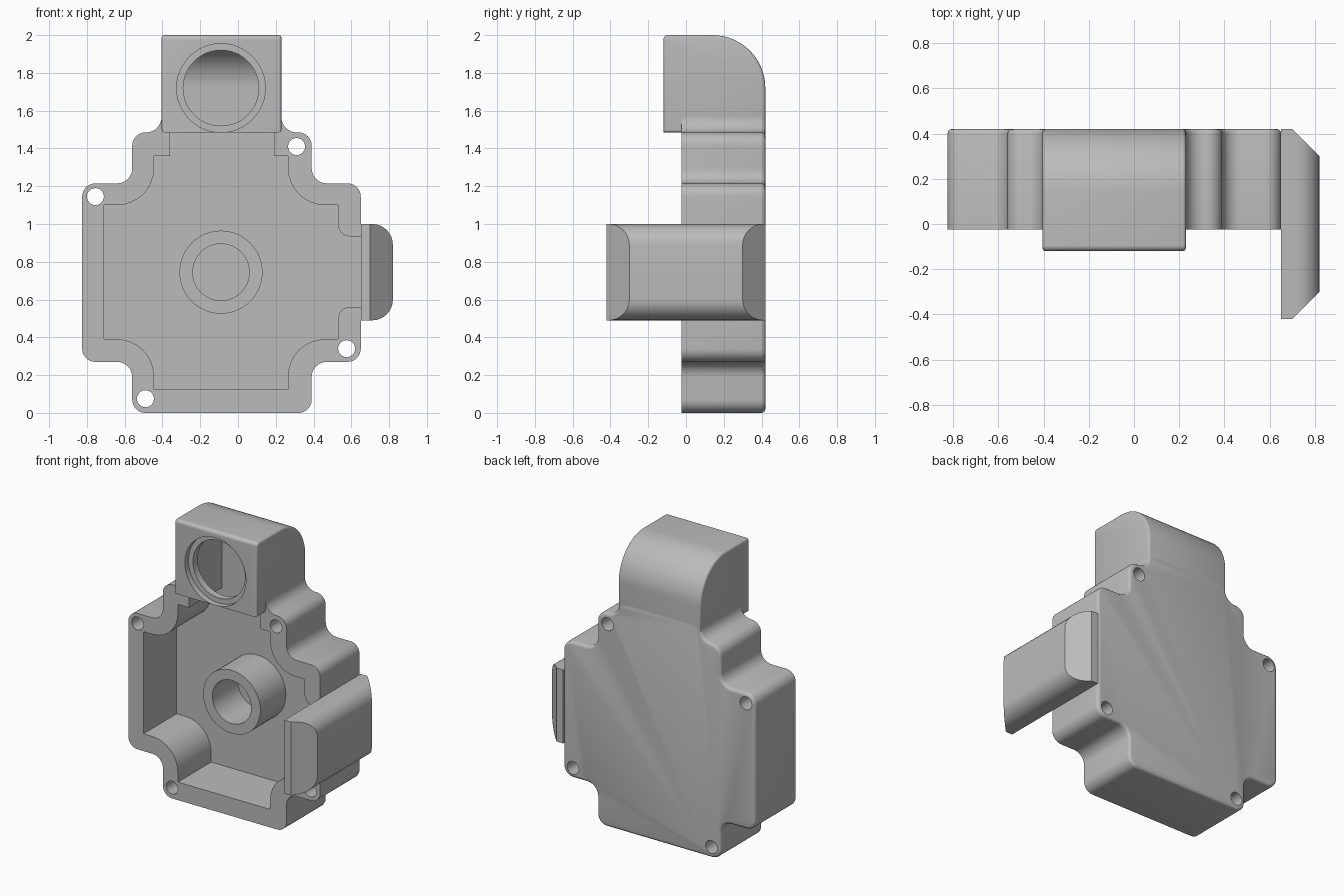
import bpy, bmesh, math
from mathutils import Vector

if "Cube" in bpy.data.objects:
    bpy.data.objects.remove(bpy.data.objects["Cube"])

FRONT, BACK, FLOOR = -0.025, 0.42, 0.34
CX = -0.09                       # centre line of the housing

grey = bpy.data.materials.new("plain grey")
grey.use_nodes = True
grey.diffuse_color = (0.5, 0.5, 0.5, 1)
grey.node_tree.nodes["Principled BSDF"].inputs["Base Color"].default_value = (0.5, 0.5, 0.5, 1)


def rounded(corners, steps=8):
    """Outline from (u, v) or (u, v, radius) corners, with true arc fillets."""
    out, n = [], len(corners)
    for i, c in enumerate(corners):
        p = Vector(c[:2])
        if len(c) == 2:
            out.append(p)
            continue
        a = (Vector(corners[i - 1][:2]) - p).normalized()
        b = (Vector(corners[(i + 1) % n][:2]) - p).normalized()
        half = a.angle(b) / 2
        centre = p + (a + b).normalized() * c[2] / math.sin(half)
        start = p + a * c[2] / math.tan(half) - centre
        end = p + b * c[2] / math.tan(half) - centre
        total = start.angle(end)
        for k in range(steps + 1):
            t = k / steps
            out.append(centre + (start * math.sin((1 - t) * total)
                                 + end * math.sin(t * total)) / math.sin(total))
    return out


def prism(name, outline, axis, lo, hi, bevel_at=(), bevel=0.02):
    """Extrude an outline along an axis and soften the rims listed in bevel_at."""
    def place(p, t):
        co = list(p)
        co.insert(axis, t)
        return co
    bm = bmesh.new()
    rings = [[bm.verts.new(place(p, t)) for p in outline] for t in (lo, hi)]
    for ring in rings:
        bm.faces.new(ring)
    for i in range(len(outline)):
        bm.faces.new((rings[0][i - 1], rings[0][i], rings[1][i], rings[1][i - 1]))
    bmesh.ops.recalc_face_normals(bm, faces=bm.faces)
    rims = [e for e in bm.edges for t in bevel_at
            if all(abs(v.co[axis] - t) < 1e-4 for v in e.verts)]
    if rims:
        bmesh.ops.bevel(bm, geom=rims, offset=bevel, segments=3, profile=0.5,
                        affect='EDGES', clamp_overlap=False)
    mesh = bpy.data.meshes.new(name)
    bm.to_mesh(mesh)
    bm.free()
    mesh.materials.append(grey)
    obj = bpy.data.objects.new(name, mesh)
    bpy.context.collection.objects.link(obj)
    return obj


def circle(u, v, r, n=48):
    return [Vector((u + r * math.cos(k * math.tau / n), v + r * math.sin(k * math.tau / n)))
            for k in range(n)]


def combine(obj, others, operation='DIFFERENCE'):
    bpy.context.view_layer.objects.active = obj
    for other in others:
        mod = obj.modifiers.new("cut", 'BOOLEAN')
        mod.object, mod.operation, mod.solver = other, operation, 'EXACT'
        bpy.ops.object.modifier_apply(modifier=mod.name)


# Housing outline: stepped cross with filleted corners and a flared neck root
R, F = 0.07, 0.08
housing = prism("housing", rounded([
    (-0.56, 0, R), (0.39, 0, R), (0.39, 0.27, F), (0.65, 0.27, R), (0.65, 1.215, R),
    (0.39, 1.215, F), (0.39, 1.485, R), (0.23, 1.485, F), (0.23, 1.57), (0.17, 1.6),
    (-0.35, 1.6), (-0.405, 1.57), (-0.405, 1.485, F), (-0.56, 1.485, R),
    (-0.56, 1.215, F), (-0.825, 1.215, R), (-0.825, 0.27, R), (-0.56, 0.27, F),
]), 1, FRONT, BACK, [BACK])

# Inner chamber, open at the front, with the side port and the neck slot
C = 0.195
chamber = prism("chamber_cutter", rounded([
    (-0.445, 0.125), (0.265, 0.125), (0.265, 0.39, C), (0.53, 0.39), (0.53, 0.56, 0.06),
    (0.7, 0.56), (0.7, 0.935), (0.53, 0.935, 0.06), (0.53, 1.1), (0.265, 1.1, C),
    (0.265, 1.36), (0.19, 1.36), (0.19, 1.485), (-0.36, 1.485), (-0.36, 1.36),
    (-0.445, 1.36), (-0.445, 1.1, C), (-0.71, 1.1), (-0.71, 0.39), (-0.445, 0.39, C),
]), 1, -0.2, FLOOR)

# Curved duct running from the chamber up to the round mouth
duct = prism("duct_cutter", rounded([
    (-0.03, 1.4), (FLOOR, 1.4), (FLOOR, 1.94, 0.22), (-0.03, 1.94),
], 16), 0, -0.36, 0.19)

screws = [prism("screw_cutter", circle(x, z, 0.045, 24), 1, -0.2, 0.6)
          for x, z in ((-0.755, 1.145), (0.31, 1.41), (0.575, 0.34), (-0.49, 0.075))]
combine(housing, [chamber, duct] + screws)

# Elbow neck with a stepped round mouth
neck = prism("neck", rounded([
    (-0.12, 1.485), (BACK, 1.485), (BACK, 2, 0.28), (-0.12, 2, 0.025),
], 16), 0, -0.405, 0.23, [-0.405, 0.23], 0.015)
mouth = prism("mouth_cutter", circle(CX, 1.72, 0.2), 1, -0.3, 0.1)
step = prism("step_cutter", circle(CX, 1.72, 0.235), 1, -0.3, -0.08)
combine(neck, [duct, mouth, step])

# Hollow centre post
post = prism("centre_post", circle(CX, 0.745, 0.22), 1, 0.06, FLOOR + 0.02)
bore = prism("bore_cutter", circle(CX, 0.745, 0.15), 1, -0.1, FLOOR)
combine(post, [bore])

# Side cover: chamfered ends, rounded outer edges, hollow towards the housing
cover = prism("side_cover", [
    Vector(p) for p in ((0.65, -0.42), (0.70, -0.42), (0.82, -0.30),
                        (0.82, 0.30), (0.70, BACK), (0.65, BACK))], 2, 0.4, 1.1)
section = prism("cover_section", rounded([
    (0.6, 0.49), (0.82, 0.49, 0.11), (0.82, 1.0, 0.11), (0.6, 1.0)]), 1, -0.6, 0.6)
combine(cover, [section], 'INTERSECT')
hollow = prism("hollow_cutter", [
    Vector(p) for p in ((0.6, -0.34), (0.68, -0.34), (0.76, -0.26),
                        (0.76, 0.26), (0.68, FLOOR), (0.6, FLOOR))], 2, 0.56, 0.935)
combine(cover, [hollow])

# Remove cutters and smooth the curved walls
for cutter in [chamber, duct, mouth, step, bore, section, hollow] + screws:
    bpy.data.objects.remove(cutter)
for obj in (housing, neck, post, cover):
    bpy.ops.object.select_all(action='DESELECT')
    obj.select_set(True)
    bpy.context.view_layer.objects.active = obj
    bpy.ops.object.shade_smooth_by_angle(angle=math.radians(32))
